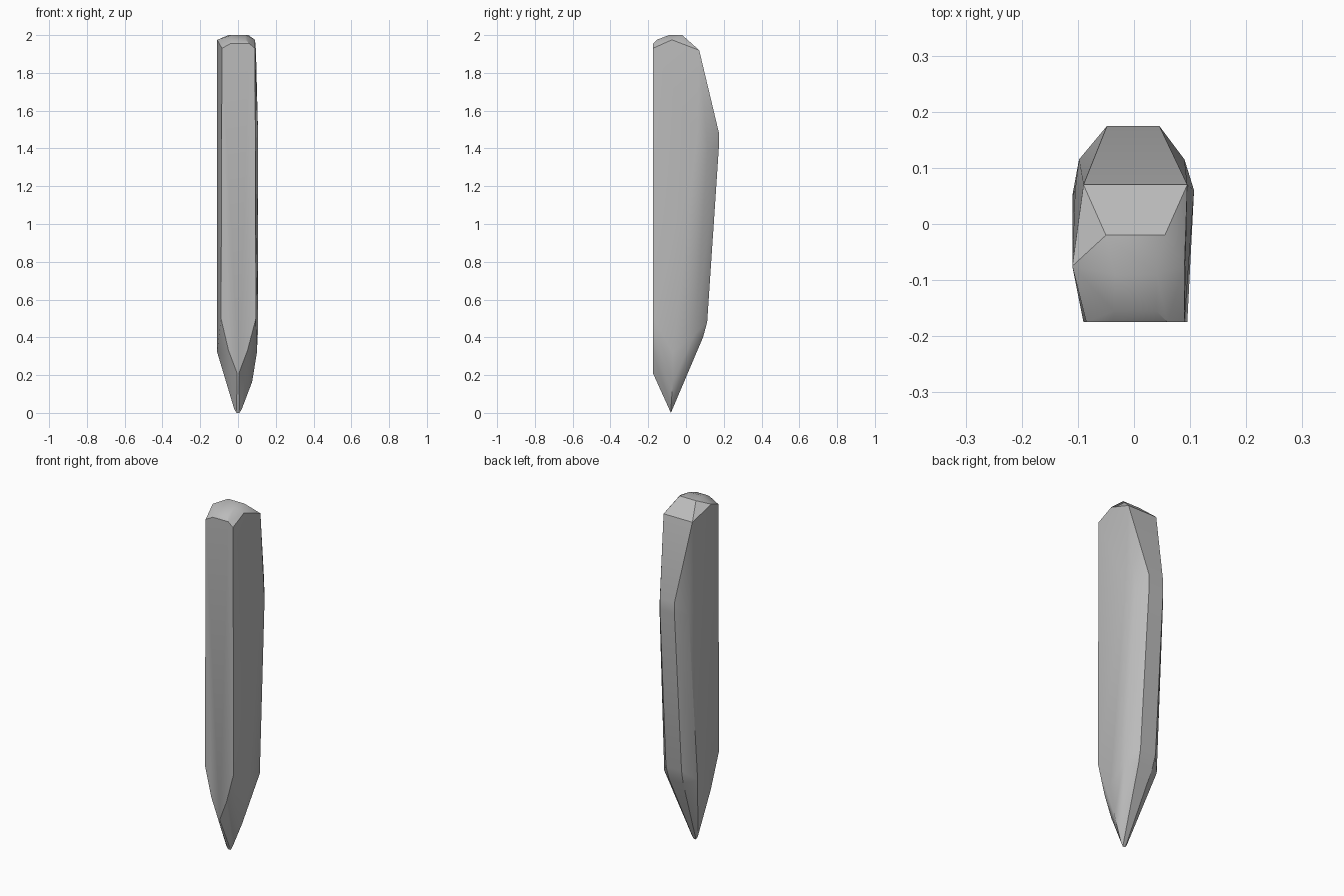
import bpy, bmesh, math

cube = bpy.data.objects.get("Cube")
if cube:
    bpy.data.objects.remove(cube, do_unlink=True)

grey = bpy.data.materials.new("plain grey")
grey.use_nodes = True
colour = (0.5, 0.5, 0.5, 1)
grey.diffuse_color = colour
grey.node_tree.nodes["Principled BSDF"].inputs["Base Color"].default_value = colour

bm = bmesh.new()


def pair(left, right, y, z):
    """Add a matching point on each side of the stake."""
    bm.verts.new((left, y, z))
    bm.verts.new((right, y, z))


# Blunt bevelled top
pair(-0.05, 0.055, -0.02, 2.0)
pair(-0.035, 0.04, -0.09, 2.0)
pair(-0.035, 0.04, -0.155, 1.975)
pair(-0.11, 0.09, -0.075, 1.975)
pair(-0.04, 0.06, -0.175, 1.955)
pair(-0.085, 0.09, -0.175, 1.93)
pair(-0.09, 0.095, 0.07, 1.92)

# Flat front, running down to a pointed end
pair(-0.09, 0.095, -0.175, 0.5)
pair(-0.05, 0.05, -0.175, 0.33)
pair(-0.005, 0.005, -0.175, 0.21)

# Broad flat sides
pair(-0.11, 0.1, -0.07, 0.32)
pair(-0.11, 0.105, 0.05, 0.42)
pair(-0.105, 0.107, 0.06, 1.45)

# Ridged back with its shoulder
pair(-0.098, 0.09, 0.115, 1.4)
pair(-0.048, 0.045, 0.175, 1.48)
pair(-0.048, 0.045, 0.175, 1.42)
pair(-0.05, 0.05, 0.112, 0.48)
pair(-0.045, 0.045, 0.09, 0.4)

# Sharpened tip
pair(-0.055, 0.075, -0.07, 0.165)
pair(-0.02, 0.02, -0.08, 0.02)
pair(-0.008, 0.008, -0.08, 0.0)

# Wrap one skin round the points and clean up
hull = bmesh.ops.convex_hull(bm, input=bm.verts)
loose = [v for v in bm.verts if not v.link_faces]
bmesh.ops.delete(bm, geom=loose, context='VERTS')
bmesh.ops.dissolve_limit(bm, angle_limit=math.radians(1), verts=bm.verts, edges=bm.edges)
bmesh.ops.recalc_face_normals(bm, faces=bm.faces)

mesh = bpy.data.meshes.new("stake")
bm.to_mesh(mesh)
bm.free()
mesh.materials.append(grey)
stake = bpy.data.objects.new("stake", mesh)
bpy.context.collection.objects.link(stake)

bpy.context.view_layer.objects.active = stake
stake.select_set(True)
bpy.ops.object.shade_smooth_by_angle(angle=math.radians(30))
